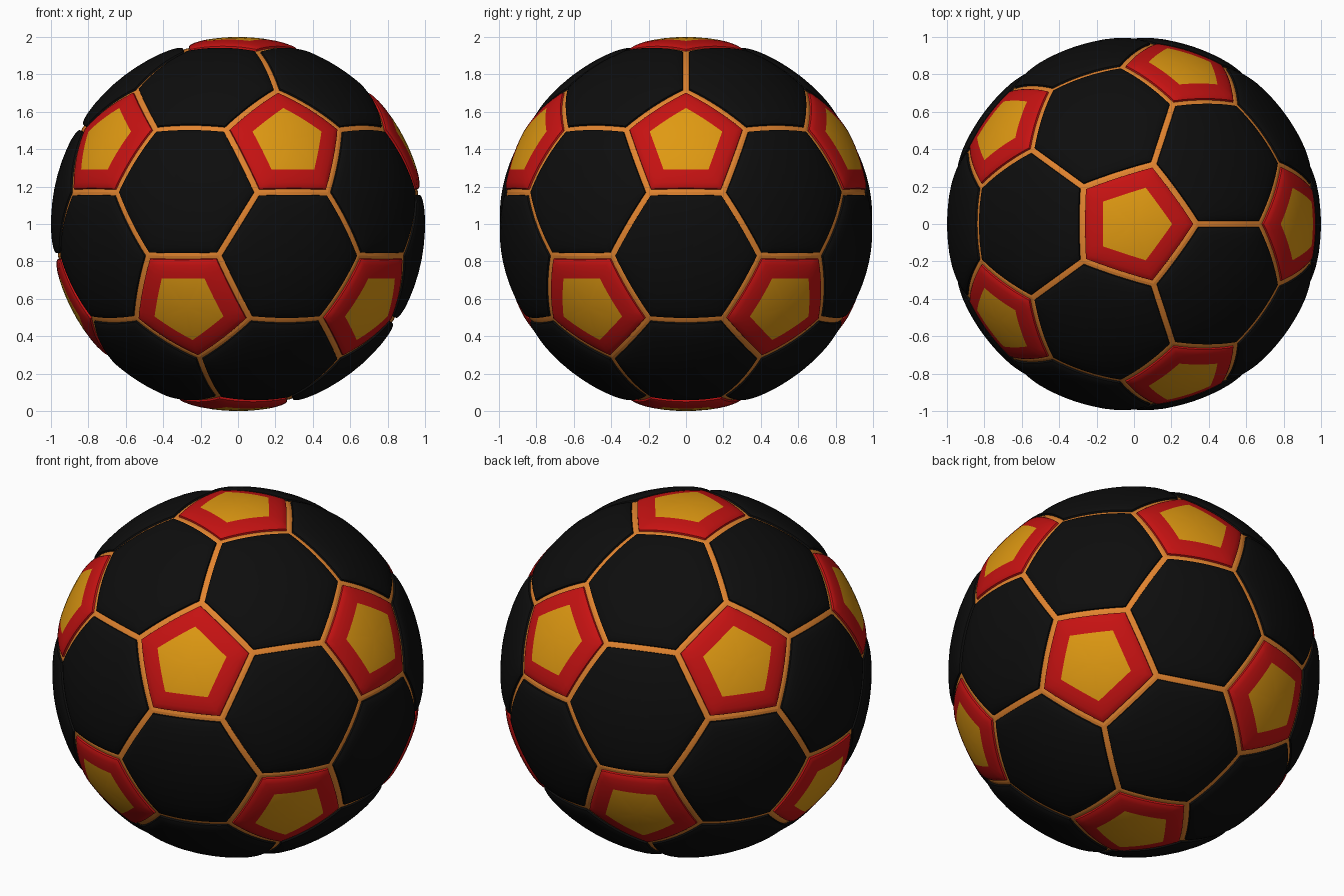
import bpy, bmesh, math
from itertools import combinations
from mathutils import Vector

if "Cube" in bpy.data.objects:
    bpy.data.objects.remove(bpy.data.objects["Cube"])


def material(name, rgb):
    m = bpy.data.materials.new(name)
    m.diffuse_color = (*rgb, 1)
    m.use_nodes = True
    m.node_tree.nodes["Principled BSDF"].inputs["Base Color"].default_value = m.diffuse_color
    return m


BLACK = material("black", (0.004, 0.004, 0.004))
RED = material("red", (0.56, 0.006, 0.006))
YELLOW = material("golden yellow", (0.74, 0.32, 0.006))
ORANGE = material("seam orange", (0.76, 0.23, 0.028))

# Icosahedron directions: two poles and two staggered rings of five
Z = 1 / math.sqrt(5)
R = 2 * Z
ico = [Vector((0, 0, 1)), Vector((0, 0, -1))]
for k in range(5):
    a = math.radians(72 * k)
    b = a + math.radians(36)
    ico.append(Vector((R * math.cos(a), R * math.sin(a), Z)))
    ico.append(Vector((R * math.cos(b), R * math.sin(b), -Z)))


def near(a, b):
    return 0.1 < (a - b).length < 1.2


def ordered(pts):
    """Sort corners counter-clockwise around the outward axis."""
    pts = [p.normalized() for p in pts]
    c = sum(pts, Vector()) / len(pts)
    u = (pts[0] - c).normalized()
    w = c.normalized().cross(u)
    return sorted(pts, key=lambda p: math.atan2((p - c).dot(w), (p - c).dot(u)))


# Panel outlines of the truncated icosahedron
pentagons = [ordered([(2 * v + n) / 3 for n in ico if near(v, n)]) for v in ico]
hexagons = []
for tri in combinations(ico, 3):
    if all(near(a, b) for a, b in combinations(tri, 2)):
        hexagons.append(ordered([(2 * a + b) / 3 for a in tri for b in tri if a is not b]))

SIDE = 8  # subdivisions along each panel edge


def build(name, outlines, profile, mats, rule):
    """Concentric rings (fraction of panel, radius) laid on the sphere."""
    bm = bmesh.new()
    for corners in outlines:
        c = sum(corners, Vector()) / len(corners)
        loop = []
        for i, p in enumerate(corners):
            q = corners[(i + 1) % len(corners)]
            loop += [p.lerp(q, s / SIDE) for s in range(SIDE)]
        n = len(loop)
        previous = None
        for t, r in profile:
            if t == 0:
                tip = bm.verts.new(c.normalized() * r)
                for i in range(n):
                    f = bm.faces.new((previous[i], previous[(i + 1) % n], tip))
                    f.material_index = rule(t)
                continue
            ring = [bm.verts.new(c.lerp(p, t).normalized() * r) for p in loop]
            if previous:
                for i in range(n):
                    j = (i + 1) % n
                    f = bm.faces.new((previous[i], previous[j], ring[j], ring[i]))
                    f.material_index = rule(t)
            previous = ring
    bmesh.ops.remove_doubles(bm, verts=bm.verts, dist=1e-5)
    me = bpy.data.meshes.new(name)
    bm.to_mesh(me)
    bm.free()
    for m in mats:
        me.materials.append(m)
    ob = bpy.data.objects.new(name, me)
    ob.location.z = 1
    bpy.context.collection.objects.link(ob)
    bpy.ops.object.select_all(action='DESELECT')
    ob.select_set(True)
    bpy.context.view_layer.objects.active = ob
    bpy.ops.object.shade_smooth_by_angle(angle=math.radians(35))
    return ob


# Red pentagon panels with golden centres
build("pentagon_panels", pentagons,
      [(0.94, 0.976), (0.93, 0.986), (0.89, 0.992), (0.82, 0.996), (0.7, 0.999),
       (0.57, 1), (0.38, 1), (0.19, 1), (0, 1)],
      [RED, YELLOW], lambda t: 1 if t < 0.5 else 0)

# Black hexagon panels
build("hexagon_panels", hexagons,
      [(0.952, 0.976), (0.944, 0.986), (0.91, 0.992), (0.85, 0.996), (0.75, 0.999),
       (0.6, 1), (0.4, 1), (0.2, 1), (0, 1)],
      [BLACK], lambda t: 0)

# Recessed orange seams around every panel
build("pentagon_seams", pentagons, [(1, 0.978), (0.94, 0.976)], [ORANGE], lambda t: 0)
build("hexagon_seams", hexagons, [(1, 0.978), (0.952, 0.976)], [ORANGE], lambda t: 0)
